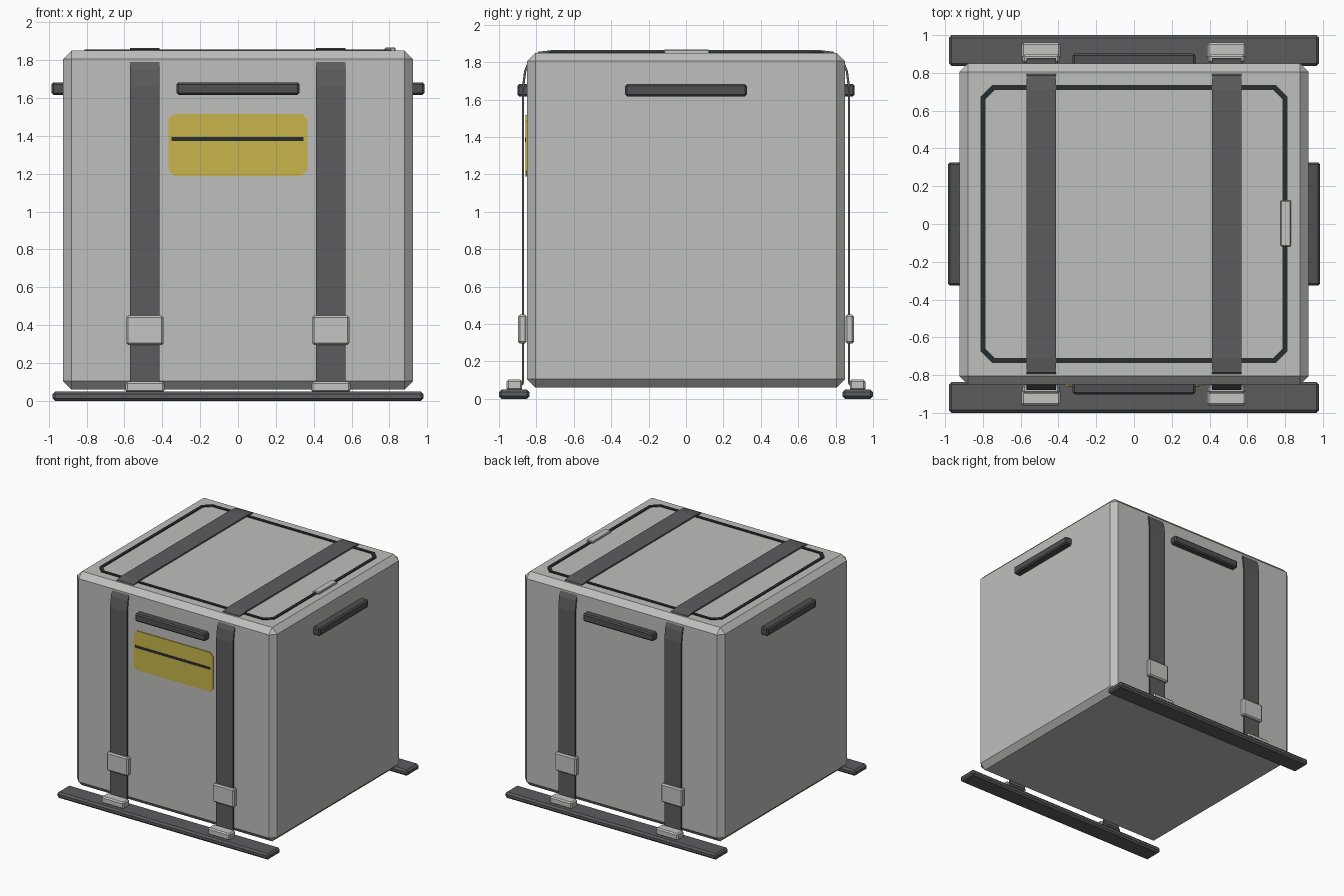
import bpy, bmesh
from mathutils import Vector

cube = bpy.data.objects.get("Cube")
if cube:
    bpy.data.objects.remove(cube, do_unlink=True)


def material(name, r, g, b):
    m = bpy.data.materials.new(name)
    m.use_nodes = True
    m.diffuse_color = (r, g, b, 1)
    m.node_tree.nodes["Principled BSDF"].inputs["Base Color"].default_value = (r, g, b, 1)
    return m


shell = material("light grey shell", 0.52, 0.52, 0.51)
metal = material("buckle grey", 0.55, 0.55, 0.54)
webbing = material("strap grey", 0.108, 0.108, 0.113)
rubber = material("handle grey", 0.08, 0.08, 0.085)
seal = material("dark seal", 0.02, 0.028, 0.03)
yellow = material("label yellow", 0.58, 0.46, 0.07)


def finish(name, bm, mat):
    bmesh.ops.recalc_face_normals(bm, faces=bm.faces)
    mesh = bpy.data.meshes.new(name)
    bm.to_mesh(mesh)
    bm.free()
    mesh.materials.append(mat)
    obj = bpy.data.objects.new(name, mesh)
    bpy.context.collection.objects.link(obj)
    return obj


def box(name, low, high, mat, bevel=0.0):
    """Box between two corners with chamfered edges."""
    low, high = Vector(low), Vector(high)
    bm = bmesh.new()
    bmesh.ops.create_cube(bm, size=1)
    for v in bm.verts:
        v.co = (low + high) / 2 + v.co * (high - low)
    if bevel:
        bmesh.ops.bevel(bm, geom=bm.edges[:], offset=bevel, segments=1, affect='EDGES')
    return finish(name, bm, mat)


def cut_rect(w, h, c):
    """Outline of a rectangle with cut corners, from its half sizes."""
    return [(w - c, -h), (w, c - h), (w, h - c), (w - c, h),
            (c - w, h), (-w, h - c), (-w, c - h), (c - w, -h)]


def thicken(bm, offset):
    out = bmesh.ops.extrude_face_region(bm, geom=bm.faces[:])
    moved = [g for g in out["geom"] if isinstance(g, bmesh.types.BMVert)]
    bmesh.ops.translate(bm, verts=moved, vec=offset)


# Main case
box("case_body", (-0.925, -0.85, 0.06), (0.925, 0.85, 1.85), shell, 0.045)

# Lid seal: a thin ring with cut corners
bm = bmesh.new()
outer = [bm.verts.new((x, y, 1.845)) for x, y in cut_rect(0.812, 0.735, 0.06)]
inner = [bm.verts.new((x, y, 1.845)) for x, y in cut_rect(0.787, 0.71, 0.05)]
for i in range(len(outer)):
    j = (i + 1) % len(outer)
    bm.faces.new((outer[i], outer[j], inner[j], inner[i]))
thicken(bm, (0, 0, 0.012))
finish("lid_seal", bm, seal)

# Lid latch
box("lid_latch", (0.775, -0.118, 1.84), (0.832, 0.125, 1.867), metal, 0.005)

# Straps: a ribbon over the lid, down both faces and out to the skids
half_path = [(0.92, 0.064), (0.885, 0.066), (0.872, 0.085), (0.872, 1.66),
             (0.86, 1.75), (0.84, 1.8), (0.785, 1.85), (0.71, 1.859)]
path = [(-y, z) for y, z in half_path] + half_path[::-1]
for side, x in (("right", -0.492), ("left", 0.49)):
    bm = bmesh.new()
    rows = [[bm.verts.new((x + dx, y, z)) for dx in (-0.078, 0.078)] for y, z in path]
    for a, b in zip(rows, rows[1:]):
        bm.faces.new((a[0], a[1], b[1], b[0]))
    strap = finish("strap_" + side, bm, webbing)
    solid = strap.modifiers.new("thickness", 'SOLIDIFY')
    solid.thickness = 0.012
    solid.offset = 0

# Front and back fittings
for end, s in (("front", -1), ("back", 1)):
    def across(name, x0, x1, y0, y1, z0, z1, mat, bevel):
        ys = sorted((s * y0, s * y1))
        box(name, (x0, ys[0], z0), (x1, ys[1], z1), mat, bevel)

    across("skid_" + end, -0.98, 0.98, 0.837, 1.0, 0, 0.05, webbing, 0.014)
    across("handle_" + end, -0.325, 0.325, 0.84, 0.902, 1.617, 1.682, rubber, 0.01)
    for side, x in (("right", -0.492), ("left", 0.49)):
        across(f"strap_buckle_{end}_{side}", x - 0.098, x + 0.098,
               0.852, 0.897, 0.295, 0.45, metal, 0.01)
        across(f"skid_buckle_{end}_{side}", x - 0.103, x + 0.103,
               0.876, 0.96, 0.045, 0.102, metal, 0.01)

# Side handles
for side, s in (("right", -1), ("left", 1)):
    xs = sorted((s * 0.915, s * 0.985))
    box("handle_" + side, (xs[0], -0.325, 1.617), (xs[1], 0.325, 1.682), rubber, 0.01)

# Front label plate with a dark line
bm = bmesh.new()
bm.faces.new([bm.verts.new((x, -0.849, z + 1.352)) for x, z in cut_rect(0.368, 0.164, 0.03)])
thicken(bm, (0, -0.008, 0))
finish("label_plate", bm, yellow)
box("label_line", (-0.35, -0.86, 1.373), (0.346, -0.854, 1.393), seal)
